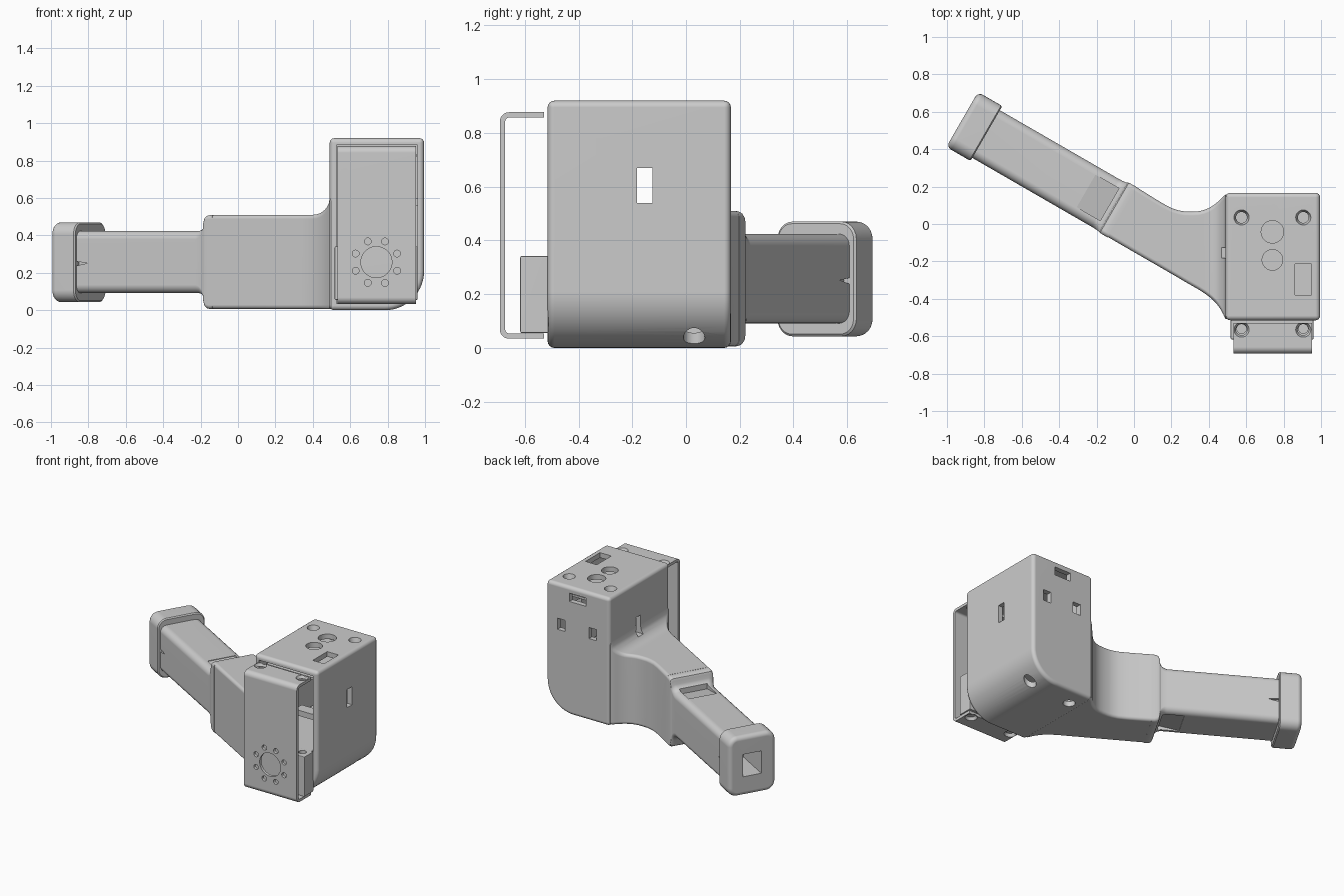
import bpy, bmesh
from math import sin, cos, pi, radians, sqrt
from mathutils import Vector

if "Cube" in bpy.data.objects:
    bpy.data.objects.remove(bpy.data.objects["Cube"])

C30, S30 = cos(radians(30)), 0.5


def arc(cx, cy, r, a0, a1, n=6):
    return [(cx + r * cos(radians(a0 + (a1 - a0) * i / n)),
             cy + r * sin(radians(a0 + (a1 - a0) * i / n))) for i in range(n + 1)]


def grip_frame(d, n, z):
    # handle runs along d, 30 degrees off the x axis
    return (-C30 * d + S30 * n, S30 * d + C30 * n, z)


def loft(name, rings):
    bm = bmesh.new()
    loops = [[bm.verts.new(p) for p in ring] for ring in rings]
    k = len(loops[0])
    for a, b in zip(loops, loops[1:]):
        for i in range(k):
            j = (i + 1) % k
            bm.faces.new((a[i], a[j], b[j], b[i]))
    bm.faces.new(loops[0])
    bm.faces.new(loops[-1])
    bmesh.ops.recalc_face_normals(bm, faces=bm.faces)
    me = bpy.data.meshes.new(name)
    bm.to_mesh(me)
    bm.free()
    ob = bpy.data.objects.new(name, me)
    bpy.context.collection.objects.link(ob)
    return ob


XZ = lambda p, q, t: (p, t, q)
XY = lambda p, q, t: (p, q, t)
YZ = lambda p, q, t: (t, p, q)
DZ = lambda p, q, t: grip_frame(p, t, q)


def prism(name, pts, lo, hi, frame):
    return loft(name, [[frame(p, q, t) for p, q in pts] for t in (lo, hi)])


def box(name, x0, x1, y0, y1, z0, z1, frame=XY):
    return prism(name, [(x0, y0), (x1, y0), (x1, y1), (x0, y1)], z0, z1, frame)


def rod(x, y, r0, r1, t0, t1, frame=XY):
    # round or conical cutter
    return loft("cutter", [[frame(*p, t) for p in arc(x, y, r, 0, 352.5, 47)]
                           for r, t in ((r0, t0), (r1, t1))])


def apply(ob, mod):
    bpy.context.view_layer.objects.active = ob
    bpy.ops.object.modifier_apply(modifier=mod.name)


def bevel(ob, w, seg=4):
    m = ob.modifiers.new("bevel", 'BEVEL')
    m.width, m.segments = w, seg
    m.limit_method, m.angle_limit = 'ANGLE', radians(35)
    apply(ob, m)


def cut(ob, cutters):
    for c in cutters:
        m = ob.modifiers.new("bool", 'BOOLEAN')
        m.operation, m.solver, m.object = 'DIFFERENCE', 'EXACT', c
        apply(ob, m)
        bpy.data.objects.remove(c)


def housing_profile(g):
    # rectangle with one big rounded lower corner, inset by g
    r = 0.21 - g
    return ([(0.49 + g, g)] + arc(0.785, 0.21, r, -90, 0, 14)
            + [(0.995 - g, 0.92 - g), (0.49 + g, 0.92 - g)])


def slot():
    return box("cutter", 0.3, 1.1, -0.182, -0.125, 0.54, 0.67)


# housing: open-front shell
housing = prism("housing", housing_profile(0), -0.515, 0.167, XZ)
bevel(housing, 0.025)
cuts = [prism("cutter", housing_profile(0.036), -0.6, 0.13, XZ), slot()]
for x in (0.575, 0.905):
    cuts += [rod(x, 0.035, 0.025, 0.042, 0.87, 0.925), rod(x, 0.03, 0.04, 0.04, -0.1, 0.16)]
cuts += [rod(0.74, -0.042, 0.06, 0.06, 0.8, 1), rod(0.74, -0.192, 0.055, 0.055, 0.8, 1),
         box("cutter", 0.86, 0.95, -0.38, -0.215, 0.8, 1),
         box("cutter", 0.68, 0.81, 0.1, 0.2, 0.815, 0.875)]
cuts += [box("cutter", x - 0.03, x + 0.03, 0.1, 0.2, 0.59, 0.67) for x in (0.625, 0.875)]
cut(housing, cuts)

# motor: inner body, front block, board and support ledge
motor_body = box("motor_body", 0.545, 0.945, -0.52, 0.11, 0.22, 0.34)
motor_front = box("motor_front", 0.517, 0.96, -0.617, -0.512, 0.055, 0.342)
bevel(motor_front, 0.006, 2)
cut(motor_front, [rod(x, -0.56, 0.025, 0.025, 0.28, 0.4) for x in (0.575, 0.905)])
board = box("circuit_board", 0.54, 0.955, -0.45, 0.1, 0.82, 0.835)
ledge = box("inner_ledge", 0.80, 0.962, -0.50, -0.42, 0.56, 0.60)

# front bracket: bent plate
y0, y1, z0, z1, t = -0.693, -0.528, 0.034, 0.877, 0.02
outer = [(y1, z1)] + arc(y0 + .035, z1 - .035, .035, 90, 180) + arc(y0 + .035, z0 + .035, .035, 180, 270) + [(y1, z0)]
inner = [(y1, z0 + t)] + arc(y0 + .035, z0 + .035, .015, 270, 180) + arc(y0 + .035, z1 - .035, .015, 180, 90) + [(y1, z1 - t)]
bracket = prism("front_bracket", outer + inner, 0.533, 0.952, YZ)
cuts = [rod(0.74, 0.257, 0.083, 0.083, -0.75, -0.63, XZ)]
for i in range(8):
    a = radians(22.5 + 45 * i)
    cuts.append(rod(0.74 + 0.12 * cos(a), 0.257 + 0.12 * sin(a), 0.018, 0.018, -0.75, -0.63, XZ))
for x in (0.575, 0.905):
    cuts += [rod(x, -0.565, 0.026, 0.042, 0.85, 0.88), rod(x, -0.565, 0.042, 0.026, 0.03, 0.06)]
cut(bracket, cuts)


def rounded(n0, n1, z0, z1, r):
    return (arc(n1 - r, z1 - r, r, 0, 90) + arc(n0 + r, z1 - r, r, 90, 180)
            + arc(n0 + r, z0 + r, r, 180, 270) + arc(n1 - r, z0 + r, r, 270, 360))


def ring(d, n0, n1, z0, z1, r):
    return [grip_frame(d, n, z) for n, z in rounded(n0, n1, z0, z1, r)]


def span_ring(p, q, x):
    # upright rounded section spanning plan points p and q; top flares near the housing
    p, q = Vector(p), Vector(q)
    top = 0.51 if x < 0.40 else 0.60 - sqrt(max(0, 0.0081 - (x - 0.40) ** 2))
    u = (q - p).normalized()
    return [(*(p + u * s), z) for s, z in rounded(0, (q - p).length, 0.007, top, 0.022)]


# neck: flared loft from the grip into the housing (x, lower y, upper y)
neck_plan = [(0.27, -0.307, 0.067), (0.31, -0.330, 0.066), (0.345, -0.350, 0.068), (0.375, -0.369, 0.075),
             (0.40, -0.387, 0.085), (0.42, -0.404, 0.097), (0.437, -0.421, 0.109), (0.452, -0.440, 0.122),
             (0.465, -0.460, 0.136), (0.477, -0.482, 0.147), (0.485, -0.50, 0.153), (0.49, -0.508, 0.157),
             (0.515, -0.508, 0.157)]
pairs = [((-0.142, -0.068), (0.012, 0.198)), ((-0.02, -0.139), (0.08, 0.155)),
         ((0.10, -0.208), (0.15, 0.112)), ((0.19, -0.260), (0.20, 0.085)),
         ((0.235, -0.286), (0.238, 0.073))] + [((x, a), (x, b)) for x, a, b in neck_plan]
neck = loft("neck", [span_ring(p, q, p[0]) for p, q in pairs])
cut(neck, [slot()])

# grip: growing smoothly into the neck
stations = [(0.95, 0), (0.19, 0), (0.17, 0.006), (0.153, 0.018), (0.143, 0.035),
            (0.14, 0.06), (0.134, 0.075), (0.122, 0.082), (0.105, 0.085), (0.085, 0.085)]
grip = loft("grip", [ring(d, -0.126 - g * 0.08, 0.168 + g * 0.12, 0.091 - g, 0.424 + g, 0.045 - g * 0.27)
                     for d, g in stations])
wedge = [(0.165, 0.5), (0.31, 0.5), (0.31, 0.42), (0.165, 0.395)]
cuts = [prism("cutter", wedge, -0.075, 0.125, DZ),
        prism("cutter", [(d, 0.515 - z) for d, z in wedge], -0.075, 0.125, DZ)]
notch = [(0.855, 0.252), (0.94, 0.235), (0.94, 0.262)]
cuts += [prism("cutter", notch, -0.2, -0.10, DZ), prism("cutter", notch, 0.145, 0.25, DZ)]
cuts.append(box("cutter", 0.8, 1.1, 0.18, 0.34, -0.04, 0.09, DZ))
cut(grip, cuts)

# end cap with square port
cap_st = [(0.925, 0.008), (0.932, 0)]
cap_st += [(1.045 + 0.03 * sin(a), 0.03 - 0.03 * cos(a)) for a in [pi / 2 * i / 5 for i in range(6)]]
cap = loft("end_cap", [ring(d, -0.145 + g, 0.194 - g, 0.043 + g, 0.47 - g, 0.065 - g) for d, g in cap_st])
cut(cap, [box("cutter", 0.9, 1.1, 0.18, 0.34, -0.04, 0.09, DZ)])

# shading
for ob in list(bpy.context.scene.objects):
    bpy.ops.object.select_all(action='DESELECT')
    ob.select_set(True)
    bpy.context.view_layer.objects.active = ob
    bpy.ops.object.shade_smooth_by_angle(angle=radians(32))
    m = ob.modifiers.new("weighted", 'WEIGHTED_NORMAL')
    m.keep_sharp = True
